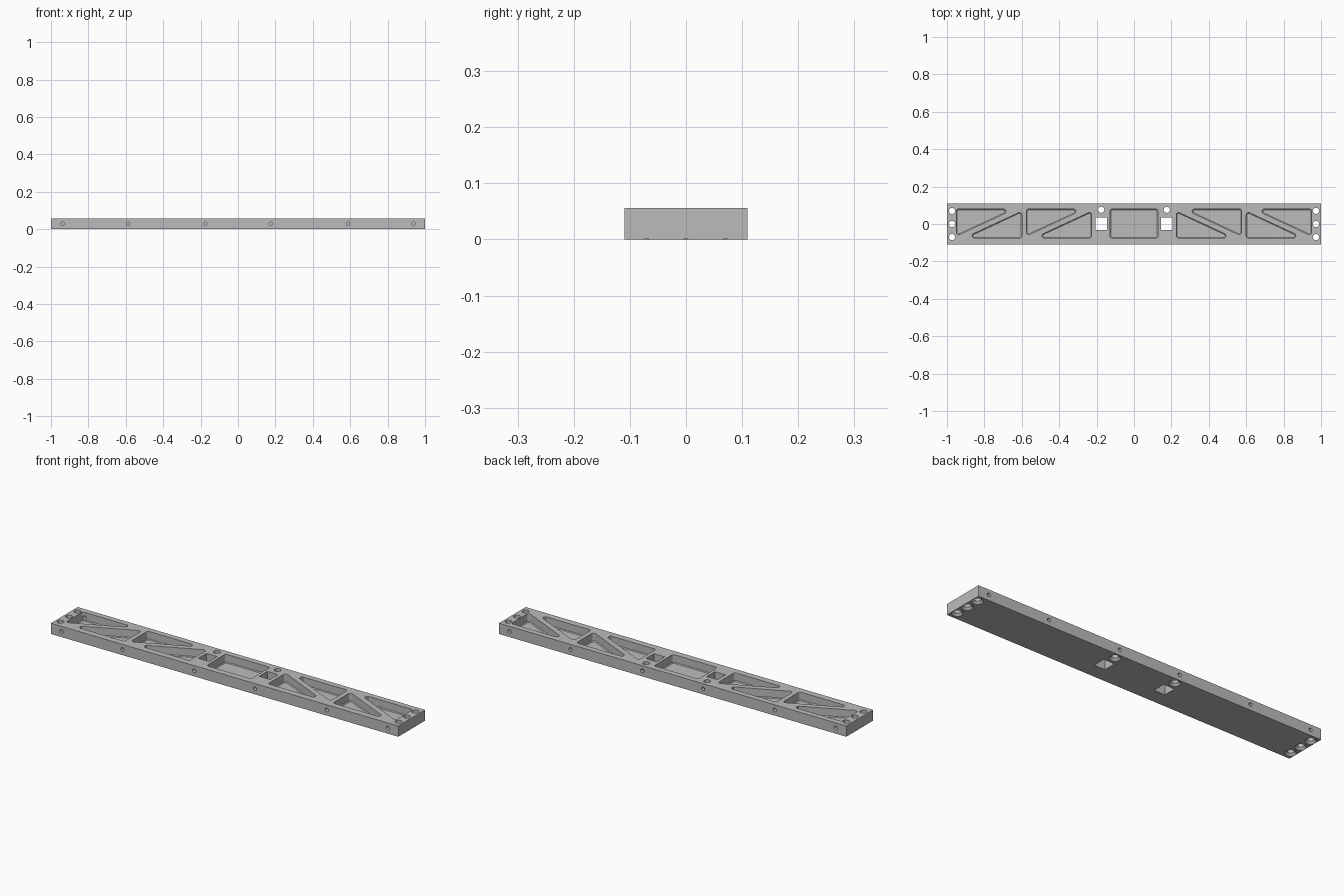
import bpy, bmesh, math
from mathutils import Vector, Matrix

if "Cube" in bpy.data.objects:
    bpy.data.objects.remove(bpy.data.objects["Cube"])

LENGTH, WIDTH, HEIGHT = 2.0, 0.22, 0.056
FLOOR = 0.013       # height of the pocket floors
EASE = 0.004        # slope where the pocket walls meet the floor
OVER = 0.005        # how far cutters reach past the surface
HOLE_X = 0.175      # the square windows and the screws beside them

grey = bpy.data.materials.new("machined grey")
grey.use_nodes = True
grey.diffuse_color = (0.5, 0.5, 0.5, 1)
grey.node_tree.nodes["Principled BSDF"].inputs["Base Color"].default_value = grey.diffuse_color


def make_object(name, bm):
    bm.normal_update()
    mesh = bpy.data.meshes.new(name)
    bm.to_mesh(mesh)
    bm.free()
    mesh.materials.append(grey)
    obj = bpy.data.objects.new(name, mesh)
    bpy.context.collection.objects.link(obj)
    return obj


def add_box(bm, size, center):
    bmesh.ops.create_cube(bm, size=1, matrix=Matrix.Translation(center) @ Matrix.Diagonal((*size, 1)))


def add_loft(bm, sections):
    """Closed solid through (outline, height) sections, outlines anticlockwise, bottom first."""
    rings = [[bm.verts.new((p.x, p.y, z)) for p in outline] for outline, z in sections]
    for low, high in zip(rings, rings[1:]):
        for k in range(len(low)):
            n = (k + 1) % len(low)
            bm.faces.new((low[k], low[n], high[n], high[k]))
    bm.faces.new(rings[0][::-1])
    bm.faces.new(rings[-1])


def rounded(corners, inset=0.0, radius=0.0125, steps=6):
    """Outline with every corner replaced by a tangent arc, moved inward by inset."""
    pts = [Vector(c) for c in corners]
    out = []
    for i, p in enumerate(pts):
        a = (pts[i - 1] - p).normalized()
        b = (pts[(i + 1) % len(pts)] - p).normalized()
        half = a.angle(b) / 2
        center = p + (a + b).normalized() * radius / math.sin(half)
        start = p + a * radius / math.tan(half) - center
        end = p + b * radius / math.tan(half) - center
        out += [center + start.lerp(end, k / steps).normalized() * (radius - inset) for k in range(steps + 1)]
    return out


def add_pocket(bm, corners):
    wall = rounded(corners)
    add_loft(bm, [(rounded(corners, EASE), FLOOR), (wall, FLOOR + EASE), (wall, HEIGHT + OVER)])


def circle(x, y, radius, sides=24):
    angles = [math.tau * (k + 0.5) / sides for k in range(sides)]
    return [Vector((x + radius * math.cos(t), y + radius * math.sin(t))) for t in angles]


def add_screw_hole(bm, x, y, radius=0.0165, sink=0.0277):
    """Through hole with a countersink opening on the underside."""
    shaft = circle(x, y, radius)
    add_loft(bm, [(circle(x, y, sink + OVER), -OVER), (shaft, sink - radius), (shaft, HEIGHT + OVER)])


def cut(body, cutter):
    cutter.hide_render = True
    mod = body.modifiers.new(cutter.name, 'BOOLEAN')
    mod.operation, mod.solver, mod.object = 'DIFFERENCE', 'EXACT', cutter
    bpy.ops.object.modifier_apply(modifier=mod.name)
    bpy.data.objects.remove(cutter)


# Solid bar
bm = bmesh.new()
add_box(bm, (LENGTH, WIDTH, HEIGHT), (0, 0, HEIGHT / 2))
bar = make_object("slotted_bar", bm)
bpy.context.view_layer.objects.active = bar
bar.select_set(True)

# Central pocket and the pairs of triangular pockets, mirrored across the middle
bm = bmesh.new()
top, bottom = 0.08, -0.076
add_pocket(bm, [(-0.128, bottom), (0.128, bottom), (0.128, top), (-0.128, top)])
for side in (1, -1):
    for inner in (0.226, 0.6):
        outer = inner + 0.35
        for corners in ([(outer, top), (outer - 0.31, top), (outer, -0.064)],
                        [(inner, bottom), (inner + 0.31, bottom), (inner, 0.068)]):
            add_pocket(bm, [(side * x, y) for x, y in corners][::side])

# Square windows and countersunk screw holes
for side in (1, -1):
    add_box(bm, (0.062, 0.066, 0.2), (side * HOLE_X, 0.002, HEIGHT / 2))
    add_screw_hole(bm, side * HOLE_X, 0.076)
    for y in (-0.07, 0, 0.07):
        add_screw_hole(bm, side * 0.973, y)
cut(bar, make_object("pocket_cutter", bm))

# Small holes along the front and back edges
bm = bmesh.new()
for side in (1, -1):
    for x in (HOLE_X, 0.588, 0.939):
        for face in (1, -1):
            bmesh.ops.create_cone(bm, cap_ends=True, segments=16, radius1=0.0095, radius2=0.0095, depth=0.08,
                                  matrix=Matrix.Translation((side * x, face * WIDTH / 2, 0.029))
                                  @ Matrix.Rotation(math.pi / 2, 4, 'X'))
cut(bar, make_object("edge_hole_cutter", bm))

bpy.ops.object.shade_smooth_by_angle(angle=math.radians(30))
